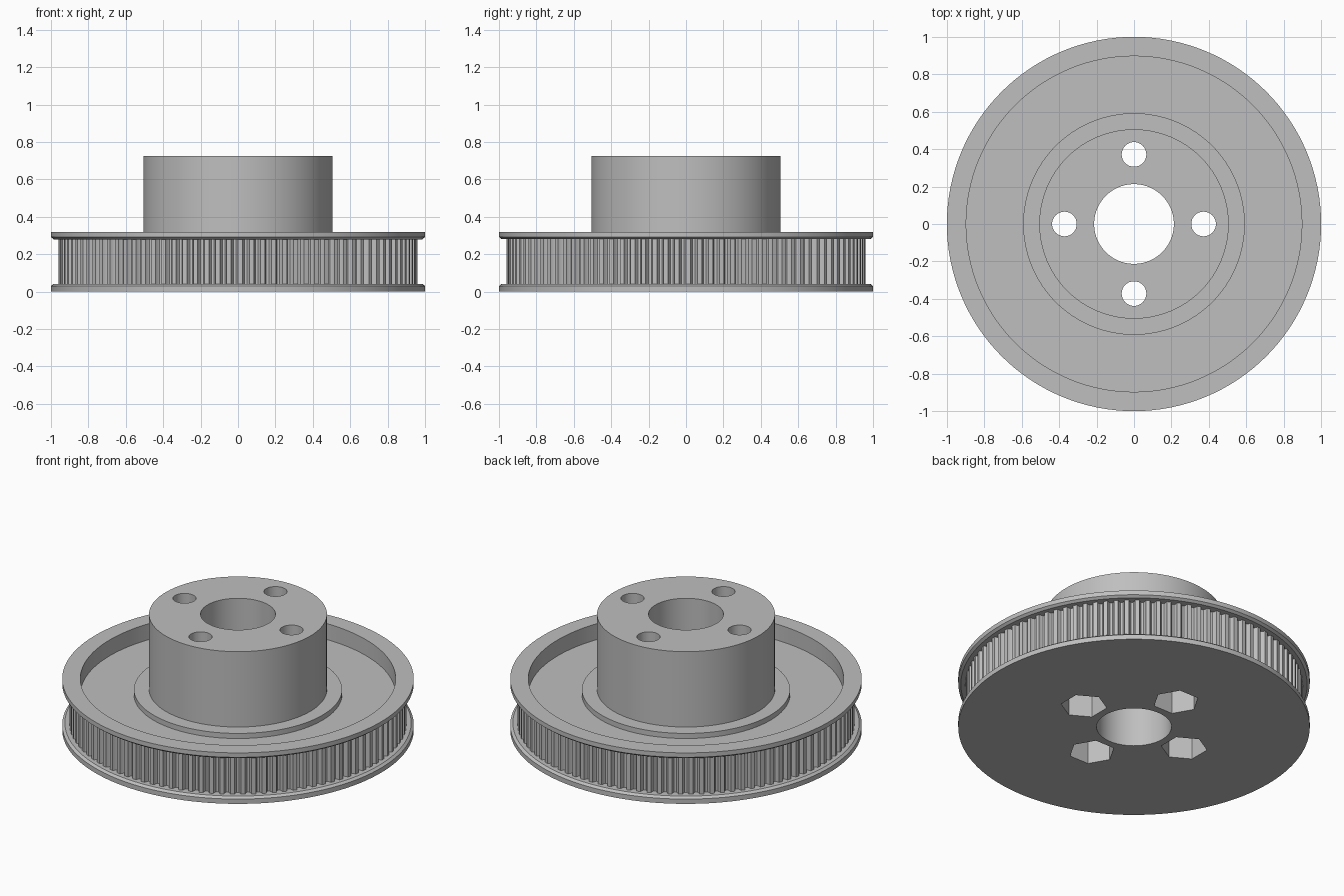
import bpy
import bmesh
from math import cos, sin, pi, radians
from mathutils import Matrix, Vector

if "Cube" in bpy.data.objects:
    bpy.data.objects.remove(bpy.data.objects["Cube"], do_unlink=True)

# Single grey material
grey = bpy.data.materials.new("plain_grey")
grey.use_nodes = True
colour = (0.52, 0.52, 0.52, 1)
grey.diffuse_color = colour
grey.node_tree.nodes["Principled BSDF"].inputs["Base Color"].default_value = colour

TEETH = 100
TIP, ROOT = 0.96, 0.934
BOLT_CIRCLE = 0.372


def add_object(name, bm):
    bmesh.ops.recalc_face_normals(bm, faces=bm.faces)
    mesh = bpy.data.meshes.new(name)
    bm.to_mesh(mesh)
    bm.free()
    mesh.materials.append(grey)
    obj = bpy.data.objects.new(name, mesh)
    bpy.context.collection.objects.link(obj)
    return obj


def smooth(obj):
    bpy.ops.object.select_all(action="DESELECT")
    obj.select_set(True)
    bpy.context.view_layer.objects.active = obj
    bpy.ops.object.shade_smooth_by_angle(angle=radians(28))


def bridge(bm, loops):
    """Join closed loops of vertices, the last back to the first."""
    n = len(loops[0])
    for a, b in zip(loops, loops[1:] + loops[:1]):
        for i in range(n):
            j = (i + 1) % n
            bm.faces.new((a[i], a[j], b[j], b[i]))


def lathe(name, profile, steps=128):
    bm = bmesh.new()
    loops = [[bm.verts.new((r * cos(2 * pi * i / steps), r * sin(2 * pi * i / steps), z))
              for i in range(steps)] for r, z in profile]
    bridge(bm, loops)
    return add_object(name, bm)


def prism(bm, sides, radius, z0, z1, angle):
    """Cutter standing on the bolt circle, with one corner pointing along the tangent."""
    spot = Vector((BOLT_CIRCLE * cos(angle), BOLT_CIRCLE * sin(angle), (z0 + z1) / 2))
    place = Matrix.Translation(spot) @ Matrix.Rotation(angle + pi / 2, 4, "Z")
    # Circle corners are turned on to the tangent axis
    ring = [[bm.verts.new(place @ Vector((radius * cos(2 * pi * i / sides),
                                          radius * sin(2 * pi * i / sides),
                                          z - spot.z))) for i in range(sides)]
            for z in (z0, z1)]
    bm.faces.new(ring[0])
    bm.faces.new(ring[1])
    for i in range(sides):
        j = (i + 1) % sides
        bm.faces.new((ring[0][i], ring[0][j], ring[1][j], ring[1][i]))


# Body: bore, flanges, recessed web, stepped hub
body = lathe("pulley_body", [
    (0.213, 0), (1, 0), (1, 0.03), (0.985, 0.042), (0.92, 0.042),
    (0.92, 0.28), (0.985, 0.28), (1, 0.292), (1, 0.32), (0.897, 0.32),
    (0.897, 0.22), (0.592, 0.22), (0.592, 0.252), (0.506, 0.252),
    (0.506, 0.725), (0.213, 0.725)])

# Bolt holes, then hexagonal nut pockets
for name, sides, radius, z0, z1 in (("bolt_cutter", 32, 0.066, -0.1, 0.9),
                                    ("nut_cutter", 6, 0.132, -0.1, 0.25)):
    bm = bmesh.new()
    for k in range(4):
        prism(bm, sides, radius, z0, z1, k * pi / 2)
    cutter = add_object(name, bm)
    cutter.hide_render = True
    cut = body.modifiers.new(name, "BOOLEAN")
    cut.operation = "DIFFERENCE"
    cut.solver = "EXACT"
    cut.object = cutter
    bpy.context.view_layer.objects.active = body
    bpy.ops.object.modifier_apply(modifier=cut.name)
    bpy.data.objects.remove(cutter, do_unlink=True)
smooth(body)

# Toothed belt track: rounded grooves between flat-topped teeth
outline = []
for t in range(TEETH):
    for share, depth in ((0, 0), (0.4, 0), (0.47, 0.6), (0.58, 0.95),
                         (0.7, 1), (0.82, 0.95), (0.93, 0.6)):
        r = TIP - (TIP - ROOT) * depth
        a = 2 * pi * (t + share) / TEETH
        outline.append((r * cos(a), r * sin(a), r))
bm = bmesh.new()
track = []
for inner, z in ((True, 0.03), (False, 0.03), (False, 0.29), (True, 0.29)):
    track.append([bm.verts.new((x * (0.91 / r if inner else 1),
                                y * (0.91 / r if inner else 1), z))
                  for x, y, r in outline])
bridge(bm, track)
teeth = add_object("belt_teeth", bm)
smooth(teeth)
